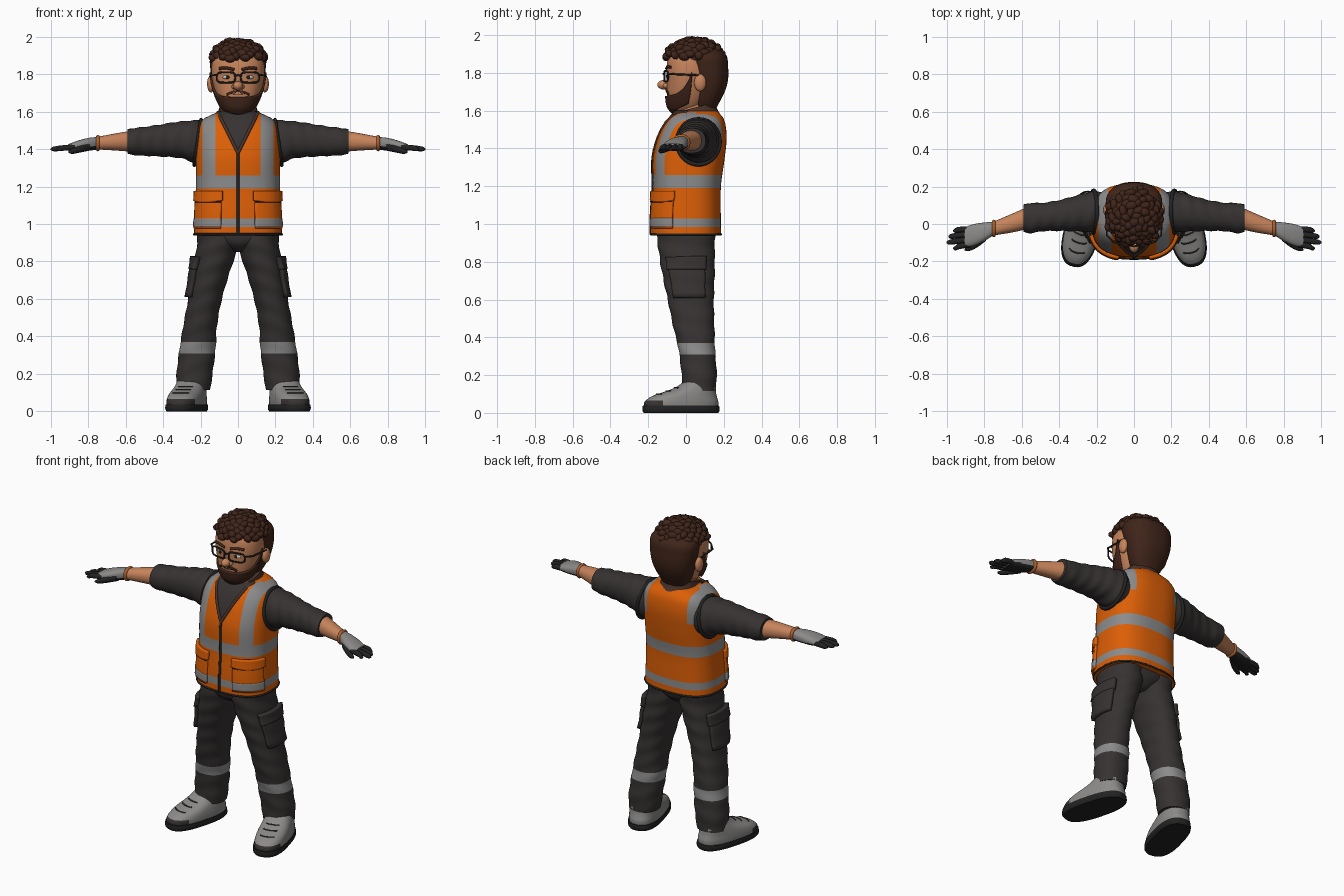
import bpy, bmesh, math, random
from mathutils import Vector, Matrix

if "Cube" in bpy.data.objects:
    bpy.data.objects.remove(bpy.data.objects["Cube"])

random.seed(4)
FRONT = -math.pi / 2
COLOURS = {
    "orange": (0.72, 0.115, 0.002), "silver": (0.26, 0.26, 0.26), "charcoal": (0.037, 0.032, 0.031),
    "skin": (0.57, 0.23, 0.105), "hair_brown": (0.050, 0.018, 0.010), "light_grey": (0.26, 0.255, 0.25),
    "black": (0.017, 0.016, 0.016), "wrist_brown": (0.42, 0.12, 0.03), "white": (0.6, 0.58, 0.55),
    "collar_brown": (0.062, 0.031, 0.022)}
MATS = {}
for key, c in COLOURS.items():
    MATS[key] = bpy.data.materials.new(key)
    MATS[key].diffuse_color = (*c, 1)


def finish(name, bm, mats, mirror=False, solid=0):
    me = bpy.data.meshes.new(name)
    bm.to_mesh(me)
    bm.free()
    for m in mats:
        me.materials.append(MATS[m])
    me.shade_smooth()
    me.set_sharp_from_angle(angle=math.radians(40))
    ob = bpy.data.objects.new(name, me)
    bpy.context.collection.objects.link(ob)
    if solid:
        s = ob.modifiers.new("thickness", 'SOLIDIFY')
        s.thickness, s.offset = solid, -1
    if mirror:
        ob.modifiers.new("mirror", 'MIRROR').use_mirror_merge = False
    return ob


def surface(rings, axis='z', p=2.2, fold=0, k=70):
    """Smooth surface through rings (station, centre u, centre v, radius u, radius v)."""
    def slope(i):
        a, b = rings[max(i - 1, 0)], rings[min(i + 1, len(rings) - 1)]
        return [(b[j] - a[j]) / (b[0] - a[0]) for j in range(1, 5)]

    def f(s, a):
        i = max([j for j in range(len(rings) - 1) if rings[j][0] <= s], default=0)
        A, B = rings[i], rings[i + 1]
        h = B[0] - A[0]
        t = (s - A[0]) / h
        m, n = slope(i), slope(i + 1)
        cu, cv, ru, rv = [(2*t**3 - 3*t*t + 1) * A[j+1] + (t**3 - 2*t*t + t) * h * m[j]
                          + (3*t*t - 2*t**3) * B[j+1] + (t**3 - t*t) * h * n[j] for j in range(4)]
        c, d = math.cos(a), math.sin(a)
        q = (abs(c)**p + abs(d)**p) ** (-1 / p) * (1 + fold * math.sin(k * s + 2.5 * math.sin(a + 1)))
        u, v = cu + ru * c * q, cv + rv * d * q
        return Vector((u, v, s)) if axis == 'z' else Vector((s, u, v))
    f.span = (rings[0][0], rings[-1][0])
    return f


def tube(name, f, mats, n=24, seg=48, mirror=False, cuts=(), paint=None, move=None):
    bm = bmesh.new()
    lo, hi = f.span
    grid = [[bm.verts.new(f(lo + (hi - lo) * j / n, 2 * math.pi * i / seg)) for i in range(seg)]
            for j in range(n + 1)]
    for j in range(n):
        for i in range(seg):
            k = (i + 1) % seg
            bm.faces.new((grid[j][i], grid[j][k], grid[j+1][k], grid[j+1][i]))
    bm.faces.new(grid[0][::-1])
    bm.faces.new(grid[-1])
    for co, no in cuts:
        bmesh.ops.bisect_plane(bm, geom=bm.verts[:] + bm.edges[:] + bm.faces[:], plane_co=co, plane_no=no)
    bm.normal_update()
    if paint:
        for face in bm.faces:
            face.material_index = mats.index(paint(face.calc_center_median(), face.normal))
    if move:
        bmesh.ops.transform(bm, matrix=move, verts=bm.verts)
    return finish(name, bm, mats, mirror)


def patch(name, f, a0, a1, lo, hi, off, mat, mirror=False, na=16, ns=8):
    """Raised panel following a surface; lo and hi give its edges along t in -1..1."""
    bm, e, grid = bmesh.new(), 1e-3, []
    for i in range(na + 1):
        t = 2 * i / na - 1
        a, row = a0 + (a1 - a0) * i / na, []
        for j in range(ns + 1):
            s = lo(t) + (hi(t) - lo(t)) * j / ns
            n = (f(s, a + e) - f(s, a - e)).cross(f(s + e, a) - f(s - e, a)).normalized()
            row.append(bm.verts.new(f(s, a) + n * off))
        grid.append(row)
    for i in range(na):
        for j in range(ns):
            bm.faces.new((grid[i][j], grid[i+1][j], grid[i+1][j+1], grid[i][j+1]))
    return finish(name, bm, [mat], mirror, off + 0.006)


def blob(name, c, r, mat, mirror=False):
    bm = bmesh.new()
    bmesh.ops.create_uvsphere(bm, u_segments=24, v_segments=14, radius=1,
                              matrix=Matrix.Translation(c) @ Matrix.Diagonal((*r, 1)))
    return finish(name, bm, [mat], mirror)


def wire(name, pts, r, mat, cyclic=False, mirror=False):
    for side in ((1, -1) if mirror else (1,)):
        cu = bpy.data.curves.new(name, 'CURVE')
        cu.dimensions, cu.bevel_depth, cu.bevel_resolution, cu.use_fill_caps = '3D', r, 2, True
        sp = cu.splines.new('POLY')
        sp.points.add(len(pts) - 1)
        for q, v in zip(sp.points, pts):
            q.co = (v[0] * side, v[1], v[2], 1)
        sp.use_cyclic_u = cyclic
        cu.materials.append(MATS[mat])
        label = name + ("" if not mirror else "_left" if side > 0 else "_right")
        bpy.context.collection.objects.link(bpy.data.objects.new(label, cu))


def circle(n):
    return [2 * math.pi * i / n for i in range(n)]


# Vest: bands, shoulder strips and shirt opening are cut in
vest = surface([(0.94, 0, 0, .235, .185), (1.05, 0, 0, .23, .184), (1.2, 0, .005, .225, .18),
                (1.35, 0, .015, .225, .19), (1.45, 0, .032, .224, .183), (1.52, 0, .045, .213, .165),
                (1.565, 0, .052, .178, .143), (1.6, 0, .053, .1, .11)], p=2.6)


def vest_paint(c, n):
    if c.y < 0.02 and c.z > 1.38 and abs(c.x) < (c.z - 1.38) * 0.5:
        return "charcoal"
    if 0.985 < c.z < 1.03 or 1.19 < c.z < 1.26:
        return "silver"
    if 0.12 < abs(c.x) < 0.19 and c.z > 1.26 and c.y < 0.05:
        return "silver"
    return "silver" if 0.14 < abs(c.x) < 0.19 and c.z > 1.41 and c.y > 0.05 else "orange"


vest_cuts = [((0, 0, z), (0, 0, 1)) for z in (.985, 1.03, 1.19, 1.26, 1.41)]
vest_cuts += [((s * x, 0, 0), (1, 0, 0)) for x in (.12, .14, .19) for s in (1, -1)]
vest_cuts += [((0, 0, 1.38), (s, 0, -0.5)) for s in (1, -1)]
tube("vest", vest, ["orange", "silver", "charcoal"], n=40, seg=80, cuts=vest_cuts, paint=vest_paint)
wire("zip", [vest(.945 + .435 * i / 20, FRONT) for i in range(21)], .008, "black")
wire("hem_trim", [vest(.945, a) for a in circle(64)], .006, "black", True)


def on_front(x, z):
    return min((vest(z, FRONT + .01 * i) for i in range(120)), key=lambda v: abs(v.x - x))


wire("neck_trim", [on_front((z - 1.38) * .5, z) for z in (1.38, 1.42, 1.46, 1.5, 1.54, 1.57, 1.595)],
     .009, "collar_brown", mirror=True)
wire("armhole_trim", [(.215 - .018 * math.sin(a), .066 + .113 * math.cos(a), 1.435 + .12 * math.sin(a))
                      for a in circle(40)], .011, "black", True, True)
# Front pockets with flaps
patch("vest_pocket", vest, FRONT + .38, FRONT + 1.2, lambda t: .975, lambda t: 1.15, .012, "orange", True)
patch("pocket_flap", vest, FRONT + .35, FRONT + 1.23, lambda t: 1.125 - .01 * (1 - t * t), lambda t: 1.175,
      .018, "orange", True)
patch("pocket_band", vest, FRONT + .38, FRONT + 1.2, lambda t: .985, lambda t: 1.03, .015, "silver", True)
wire("flap_seam", [vest(1.119, FRONT + .37 + .84 * i / 12) + Vector((.006, -.012, 0)) for i in range(13)],
     .004, "black", mirror=True)

# Tilted collar and neck
tilt = Matrix.Identity(4)
tilt[2][1] = 0.25
collar = surface([(1.53, 0, .05, .14, .135), (1.57, 0, .046, .113, .118), (1.605, 0, .045, .1, .113)])
tube("collar", collar, ["collar_brown"], n=8, move=tilt)
tube("neck", surface([(1.52, 0, .035, .08, .085), (1.67, 0, .035, .08, .085)]), ["skin"], n=3, seg=32)

# Sleeves with rolled cuffs, forearms, wristbands
sleeve = surface([(.14, .075, 1.44, .09, .1), (.21, .067, 1.437, .108, .116), (.3, .057, 1.449, .097, .099),
                  (.4, .045, 1.446, .082, .087), (.5, .036, 1.441, .076, .077), (.545, .032, 1.44, .081, .073),
                  (.59, .03, 1.44, .073, .066)], 'x', fold=.022, k=85)
tube("sleeve", sleeve, ["charcoal"], n=60, mirror=True)
forearm = surface([(.56, .035, 1.442, .06, .057), (.65, .005, 1.438, .05, .046), (.77, -.03, 1.43, .034, .031)], 'x')
tube("forearm", forearm, ["skin"], n=10, seg=32, mirror=True)
wire("wristband", [forearm(.748, a) for a in circle(32)], .01, "wrist_brown", True, True)

# Gloves: light back, black palm and fingers
palm = surface([(.757, -.026, 1.43, .038, .034), (.80, -.042, 1.425, .05, .034), (.86, -.06, 1.415, .058, .028),
                (.905, -.07, 1.408, .052, .018)], 'x', p=2.5)
tube("glove", palm, ["light_grey", "black"], n=12, seg=32, mirror=True,
     paint=lambda c, n: "black" if n.z < -.3 else "light_grey")
for i, tip in enumerate((.965, .99, 1.0, .965)):
    o = .041 - .0273 * i
    finger = surface([(.87, -.067 + o, 1.41, .015, .015), (.94, -.076 + o * 1.1, 1.405, .015, .015),
                      (tip - .012, -.082 + o * 1.15, 1.4, .013, .012), (tip, -.083 + o * 1.15, 1.399, .004, .004)], 'x')
    tube("finger_%d" % (i + 1), finger, ["black"], n=12, seg=14, mirror=True)
thumb = surface([(.79, -.07, 1.412, .02, .02), (.84, -.107, 1.4, .02, .018), (.885, -.13, 1.388, .015, .014),
                 (.905, -.136, 1.384, .005, .005)], 'x')
tube("thumb", thumb, ["black"], n=12, seg=16, mirror=True)

# Head, nose, ears
head = surface([(1.585, 0, -.005, .045, .055), (1.62, 0, 0, .082, .09), (1.68, 0, .012, .113, .112),
                (1.75, 0, .02, .134, .122), (1.82, 0, .022, .142, .126), (1.89, 0, .025, .13, .115),
                (1.94, 0, .03, .085, .08)], p=2.3)
tube("head", head, ["skin"], n=30, seg=56)
blob("nose", (0, -.118, 1.737), (.026, .034, .025), "skin")
blob("nostril", (.02, -.105, 1.732), (.014, .018, .014), "skin", True)
blob("ear", (.144, .075, 1.748), (.021, .032, .046), "skin", True)
# Beard, moustache, mouth
patch("beard", head, FRONT - 1.65, FRONT + 1.65, lambda t: 1.592 + .05 * t * t,
      lambda t: 1.678 + .02 * t * t + .11 * t**6, .011, "hair_brown", na=48, ns=12)
patch("moustache", head, FRONT - .5, FRONT + .5, lambda t: 1.704 - .02 * t * t,
      lambda t: 1.714 - .018 * t * t, .007, "hair_brown", ns=3)
patch("mouth", head, FRONT - .33, FRONT + .33, lambda t: 1.69 + .006 * t * t,
      lambda t: 1.694 + .006 * t * t, .003, "black", ns=2)
# Eyes, brows, glasses
blob("eye", (.058, -.086, 1.783), (.024, .017, .012), "white", True)
blob("pupil", (.056, -.1, 1.783), (.01, .006, .01), "black", True)
wire("eyebrow", [(x, -.104 + 2.2 * x * x, 1.823 + .01 * math.sin((x - .02) * 30)) for x in (.02, .04, .06, .08, .1)],
     .008, "hair_brown", mirror=True)
rim = []
for a in circle(32):
    c, s = math.cos(a), math.sin(a)
    q = (c**4 + s**4) ** -.25
    x = .064 + .049 * c * q
    rim.append((x, -.115 + 1.6 * x * x, 1.782 + .028 * s * q))
wire("glasses_rim", rim, .005, "black", True, True)
wire("glasses_bridge", [(-.016, -.115, 1.79), (0, -.12, 1.795), (.016, -.115, 1.79)], .005, "black")
wire("glasses_temple", [(.112, -.095, 1.795), (.145, -.06, 1.793), (.15, .07, 1.787)], .005, "black", mirror=True)

# Hair: smooth back, curly top
back = surface([(1.6, 0, .1, .07, .055), (1.64, 0, .105, .095, .07), (1.7, 0, .118, .12, .087),
                (1.76, 0, .122, .136, .1), (1.83, 0, .115, .148, .108), (1.9, 0, .1, .142, .11),
                (1.95, 0, .075, .07, .07)], p=2.3)
tube("hair_back", back, ["hair_brown"], n=24)
blob("hair_cap", (0, .04, 1.872), (.138, .135, .1), "hair_brown")
bm = bmesh.new()
for i in range(190):
    h, a = 1 - 2 * (i + .5) / 190, i * 2.39996
    r = math.sqrt(1 - h * h)
    k = random.uniform(.95, 1.05)
    p = Vector((.136 * k * r * math.cos(a), .044 + .144 * k * r * math.sin(a), 1.87 + .103 * k * h))
    if p.z > (1.9 if p.y > .1 else 1.88):
        turn = Matrix.Rotation(random.uniform(0, 3.1), 4, 'Z') @ Matrix.Rotation(random.uniform(0, 3.1), 4, 'X')
        size = Matrix.Diagonal((random.uniform(.029, .036), .021, .026, 1))
        bmesh.ops.create_icosphere(bm, subdivisions=2, radius=1, matrix=Matrix.Translation(p) @ turn @ size)
finish("hair_curls", bm, ["hair_brown"])

# Trousers: hips, legs with shin bands, cargo pockets
tube("hips", surface([(.85, 0, .005, .03, .09), (.885, 0, 0, .11, .135), (.92, 0, 0, .2, .15),
                      (.97, 0, 0, .215, .155)]), ["charcoal"], n=8)
leg = surface([(.115, .238, .07, .09, .088), (.2, .232, .07, .096, .093), (.34, .215, .057, .096, .097),
               (.45, .203, .042, .09, .108), (.6, .176, .025, .09, .122), (.75, .142, .012, .1, .14),
               (.88, .11, .002, .11, .15), (.96, .108, 0, .108, .155)], fold=.018, k=60)
tube("trouser_leg", leg, ["charcoal", "silver"], n=64, mirror=True,
     cuts=[((0, 0, .31), (0, 0, 1)), ((0, 0, .37), (0, 0, 1))],
     paint=lambda c, n: "silver" if .31 < c.z < .37 else "charcoal")
patch("cargo_pocket", leg, -.7, .6, lambda t: .61, lambda t: .8, .02, "charcoal", True)
patch("cargo_flap", leg, -.75, .65, lambda t: .755, lambda t: .825, .026, "charcoal", True)

# Work shoes, toes turned outwards
turn = Matrix.Translation((.248, .07, 0)) @ Matrix.Rotation(math.radians(15), 4, 'Z')
sole = surface([(0, 0, -.1, .088, .2), (.012, 0, -.1, .096, .207), (.038, 0, -.1, .094, .205)], p=2.6)
tube("sole", sole, ["black"], n=4, mirror=True, move=turn)
shoe = surface([(.03, 0, -.1, .09, .2), (.06, 0, -.097, .091, .198), (.09, 0, -.08, .088, .172),
                (.115, 0, -.045, .083, .132), (.135, 0, -.02, .078, .106), (.165, 0, 0, .07, .08)], p=2.5)
tube("shoe", shoe, ["light_grey", "charcoal"], n=16, mirror=True, move=turn,
     cuts=[((0, -.22, 0), (0, 1, 0)), ((0, 0, .065), (0, 0, 1))],
     paint=lambda c, n: "charcoal" if c.y < -.22 and c.z < .065 else "light_grey")
for i, z in enumerate((.098, .115, .132)):
    wire("lace_%d" % (i + 1), [turn @ shoe(z, FRONT + .1 * j) for j in range(-5, 6)], .004, "charcoal", mirror=True)

for m in bpy.data.materials:
    if m.users and not m.is_grease_pencil:
        m.use_nodes = True
        m.node_tree.nodes["Principled BSDF"].inputs["Base Color"].default_value = m.diffuse_color
